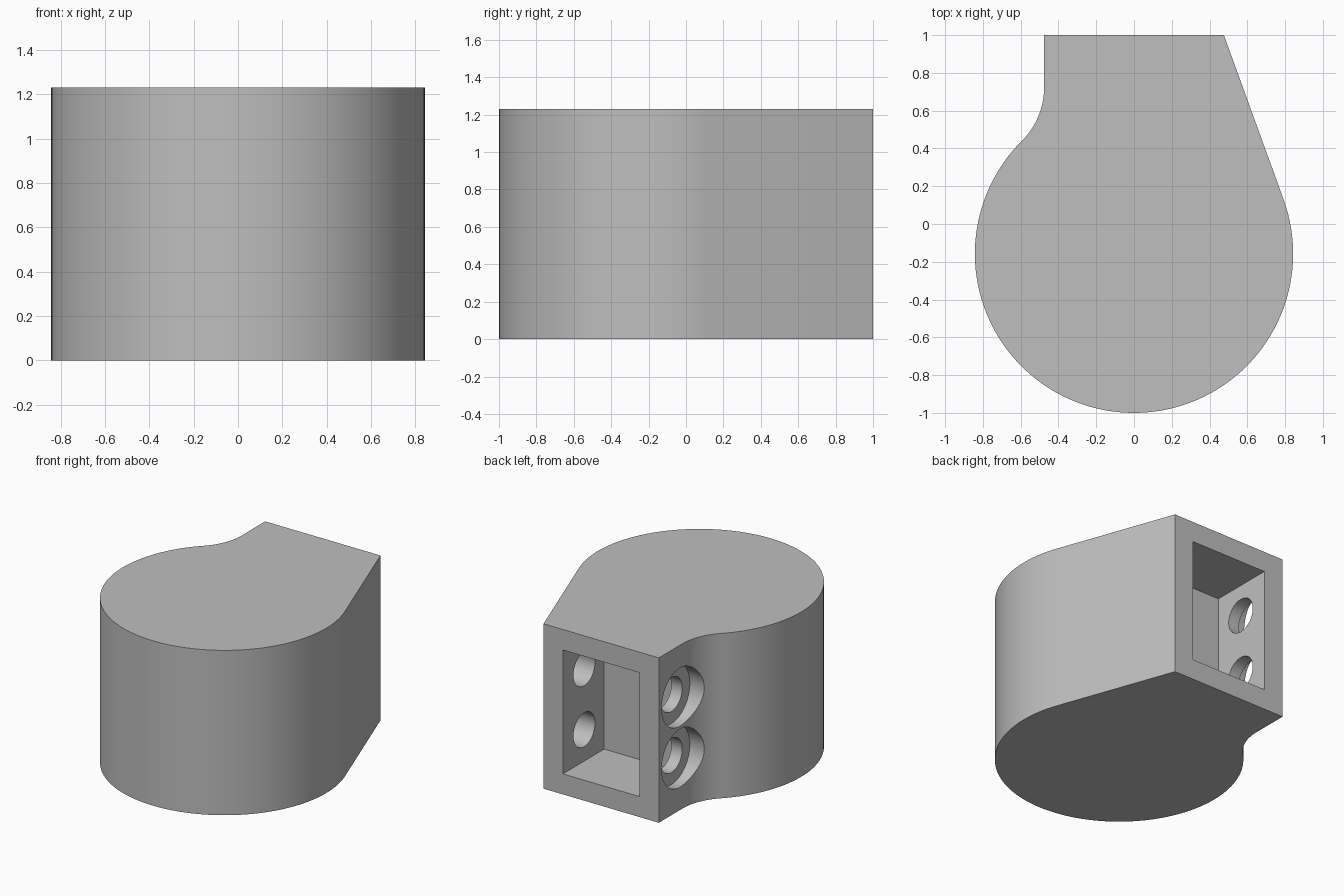
import bpy, bmesh, math
from mathutils import Matrix

cube = bpy.data.objects.get("Cube")
if cube:
    bpy.data.objects.remove(cube, do_unlink=True)

HEIGHT = 1.23
RADIUS, CENTRE_Y = 0.8425, -0.1575   # round end
WALL, FILLET = 0.476, 0.4            # half width of the neck, concave blend
HOLE_Y, HOLE_OFFSET = 0.75, 0.2275

grey = bpy.data.materials.new("plain grey")
grey.use_nodes = True
colour = (0.52, 0.52, 0.52, 1)
grey.diffuse_color = colour
grey.node_tree.nodes["Principled BSDF"].inputs["Base Color"].default_value = colour


def make_object(name, bm):
    mesh = bpy.data.meshes.new(name)
    bmesh.ops.recalc_face_normals(bm, faces=bm.faces)
    bm.to_mesh(mesh)
    bm.free()
    mesh.materials.append(grey)
    obj = bpy.data.objects.new(name, mesh)
    bpy.context.collection.objects.link(obj)
    return obj


def arc(cx, cy, r, start, end, steps):
    angles = [start + (end - start) * i / steps for i in range(steps + 1)]
    return [(cx + r * math.cos(a), cy + r * math.sin(a)) for a in angles]


def box(name, x0, x1, y0, y1, z0, z1):
    bm = bmesh.new()
    size = Matrix.Diagonal((x1 - x0, y1 - y0, z1 - z0, 1))
    middle = Matrix.Translation(((x0 + x1) / 2, (y0 + y1) / 2, (z0 + z1) / 2))
    bmesh.ops.create_cube(bm, size=1, matrix=middle @ size)
    return make_object(name, bm)


def cross_cylinder(name, r, x0, x1, z):
    bm = bmesh.new()
    place = Matrix.Translation(((x0 + x1) / 2, HOLE_Y, z)) @ Matrix.Rotation(math.pi / 2, 4, "Y")
    bmesh.ops.create_cone(bm, cap_ends=True, segments=48, radius1=r, radius2=r,
                          depth=x1 - x0, matrix=place)
    return make_object(name, bm)


# Outline: neck end, concave blend, round end, tangent slanted side
blend_angle = math.acos((WALL + FILLET) / (RADIUS + FILLET))
blend_y = CENTRE_Y + (RADIUS + FILLET) * math.sin(blend_angle)
reach = math.hypot(WALL, 1 - CENTRE_Y)
tangent = math.atan2(1 - CENTRE_Y, WALL) - math.acos(RADIUS / reach)
outline = [(WALL, 1), (-WALL, 1)]
outline += arc(-WALL - FILLET, blend_y, FILLET, 0, -blend_angle, 16)
outline += arc(0, CENTRE_Y, RADIUS, math.pi - blend_angle, 2 * math.pi + tangent, 96)[1:]

# Solid body
bm = bmesh.new()
base = bm.faces.new([bm.verts.new((x, y, 0)) for x, y in outline])
top = bmesh.ops.extrude_face_region(bm, geom=[base])["geom"]
bmesh.ops.translate(bm, vec=(0, 0, HEIGHT),
                    verts=[v for v in top if isinstance(v, bmesh.types.BMVert)])
body = make_object("mount_body", bm)

# Rear pocket, bolt holes and their counterbores
cutters = [box("pocket_cutter", -0.315, 0.315, 0.515, 1.2, 0.153, HEIGHT - 0.153)]
for side in (-1, 1):
    z = HEIGHT / 2 + side * HOLE_OFFSET
    cutters.append(cross_cylinder("counterbore_cutter", 0.217, -0.8, -0.405, z))
    cutters.append(cross_cylinder("bolt_hole_cutter", 0.127, -0.45, 0.49, z))

bpy.context.view_layer.objects.active = body
for cutter in cutters:
    cutter.hide_render = True
    cut = body.modifiers.new(cutter.name, "BOOLEAN")
    cut.operation, cut.solver, cut.object = "DIFFERENCE", "EXACT", cutter
    bpy.ops.object.modifier_apply(modifier=cut.name)
    bpy.data.objects.remove(cutter, do_unlink=True)

# Smooth curved walls with sharp rims
bpy.ops.object.select_all(action="DESELECT")
body.select_set(True)
bpy.ops.object.shade_smooth_by_angle(angle=math.radians(30))
